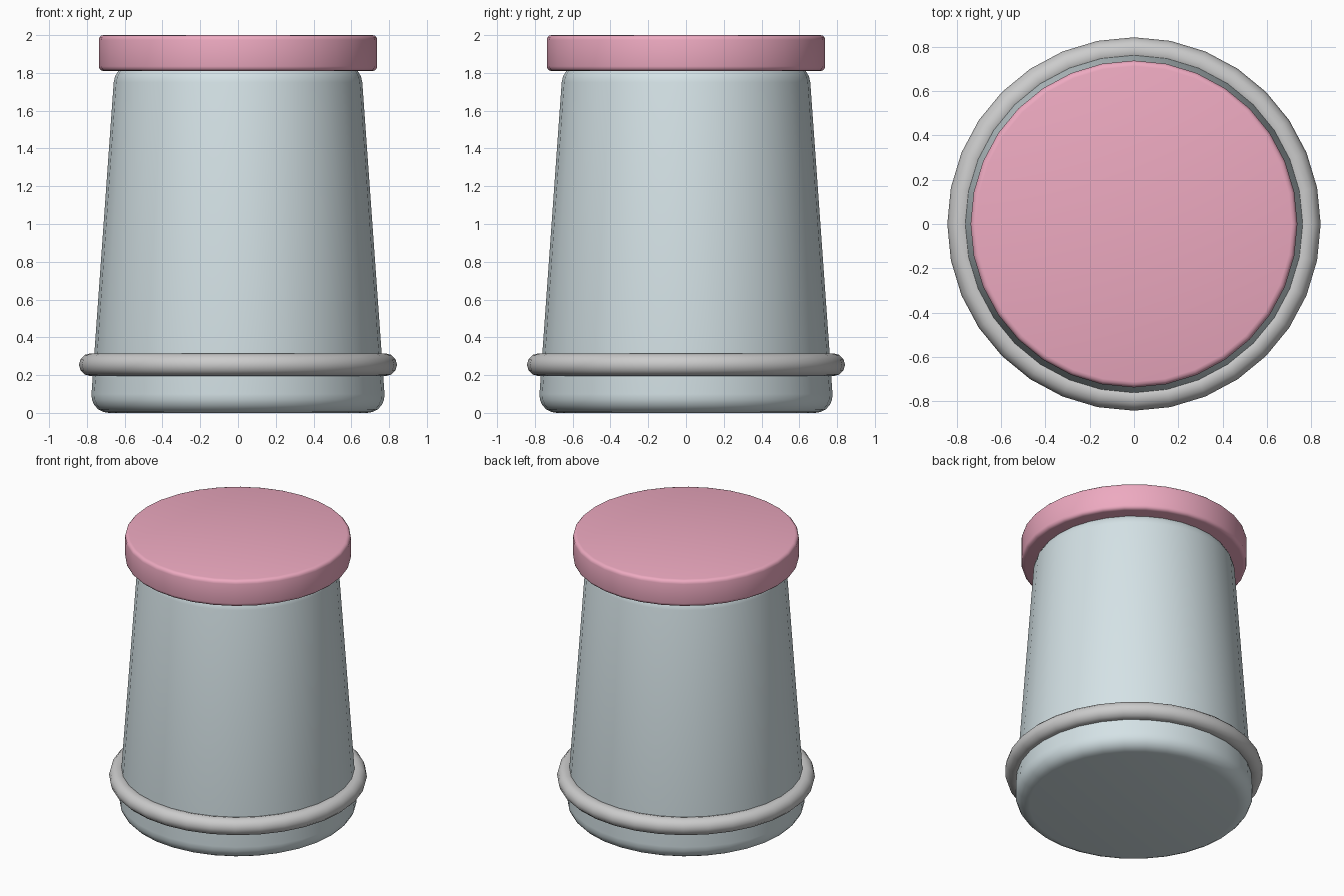
import bpy, math

if "Cube" in bpy.data.objects:
    bpy.data.objects.remove(bpy.data.objects["Cube"])

SIDES = 32


def material(name, rgb):
    m = bpy.data.materials.new(name)
    m.diffuse_color = (*rgb, 1)
    m.use_nodes = True
    m.node_tree.nodes["Principled BSDF"].inputs["Base Color"].default_value = m.diffuse_color
    return m


def finish(obj, name, mat=None):
    obj.name = name
    if mat:
        obj.data.materials.append(mat)
    bpy.ops.object.shade_smooth_by_angle(angle=math.radians(40))


def rounded_cone(name, r_bottom, r_top, z0, z1, bevel, segments, mat):
    bpy.ops.mesh.primitive_cone_add(vertices=SIDES, radius1=r_bottom, radius2=r_top,
                                    depth=z1 - z0, location=(0, 0, (z0 + z1) / 2))
    obj = bpy.context.object
    mod = obj.modifiers.new("rounded_rims", 'BEVEL')
    mod.width = bevel
    mod.segments = segments
    mod.limit_method = 'ANGLE'
    mod.angle_limit = math.radians(40)
    bpy.ops.object.modifier_apply(modifier=mod.name)
    finish(obj, name, mat)


# Tapered body with soft rims
rounded_cone("body", 0.783, 0.651, 0, 1.85, 0.1, 5, material("pale_blue", (0.66, 0.76, 0.79)))

# Flat lid overhanging the body
rounded_cone("lid", 0.737, 0.737, 1.81, 2.0, 0.025, 3, material("pink", (0.85, 0.40, 0.53)))

# Grey ring around the base
bpy.ops.mesh.primitive_torus_add(major_segments=SIDES, minor_segments=12, major_radius=0.782,
                                 minor_radius=0.06, location=(0, 0, 0.255))
finish(bpy.context.object, "base_ring")
